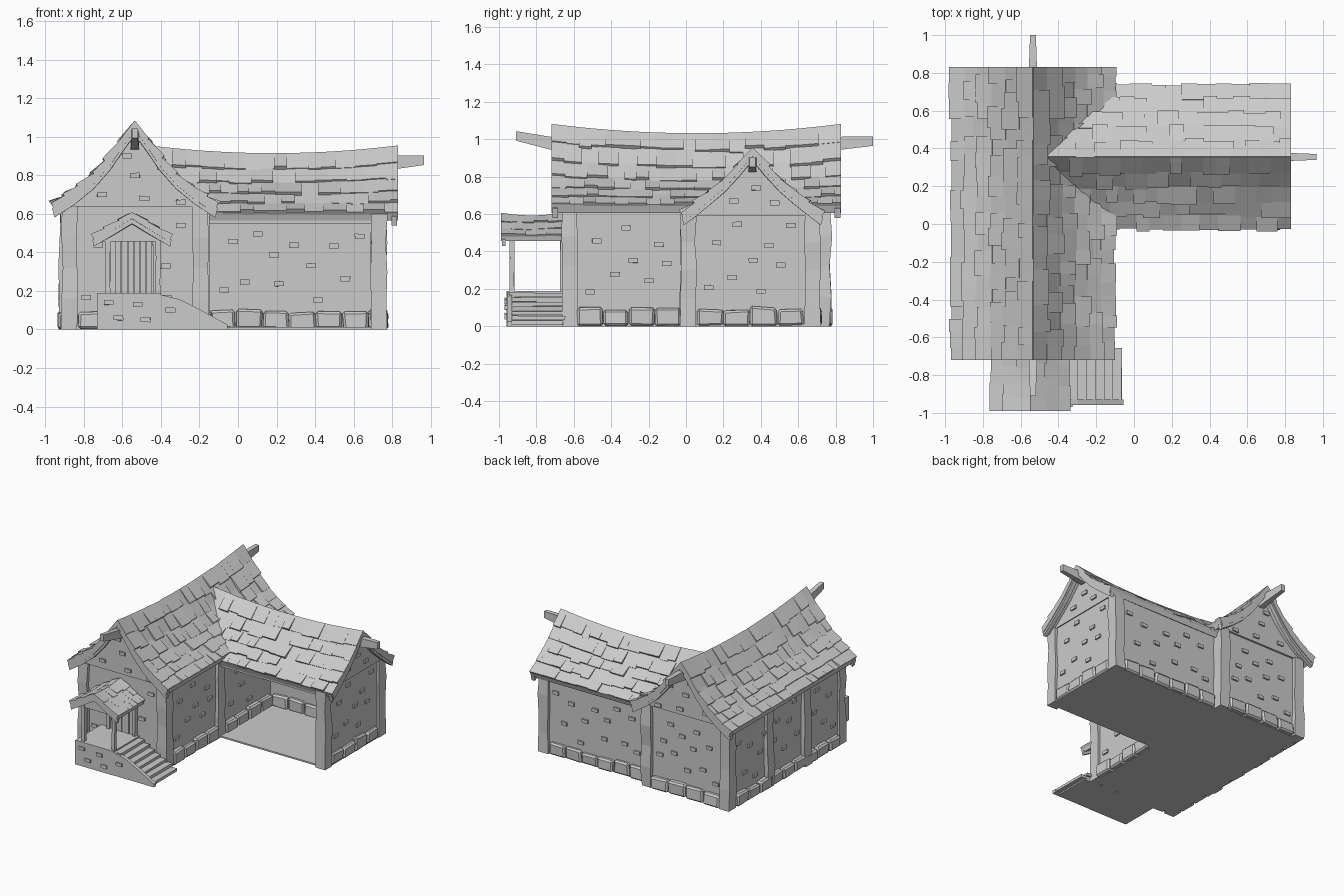
import bpy, bmesh, math, random

if "Cube" in bpy.data.objects:
    bpy.data.objects.remove(bpy.data.objects["Cube"])
random.seed(7)
U = random.uniform

grey = bpy.data.materials.new("plain_grey")
grey.diffuse_color = (0.6, 0.6, 0.6, 1)
grey.use_nodes = True
grey.node_tree.nodes["Principled BSDF"].inputs["Base Color"].default_value = grey.diffuse_color

# ---------- helpers ----------
def loft(bm, sections):
    rings = [[bm.verts.new(p) for p in s] for s in sections]
    n = len(rings[0])
    for a, b in zip(rings, rings[1:]):
        for i in range(n):
            k = (i + 1) % n
            bm.faces.new((a[i], a[k], b[k], b[i]))
    bm.faces.new(rings[0][::-1])
    bm.faces.new(rings[-1])

def box(bm, lo, hi, j=0.0):
    secs = []
    for z in (lo[2], hi[2]):
        secs.append([(x + U(-j, j), y + U(-j, j), max(0, z + U(-j, j))) for x, y in
                     ((lo[0], lo[1]), (hi[0], lo[1]), (hi[0], hi[1]), (lo[0], hi[1]))])
    loft(bm, secs)

def finish(name, bm, bevel=0):
    bmesh.ops.recalc_face_normals(bm, faces=bm.faces[:])
    me = bpy.data.meshes.new(name)
    bm.to_mesh(me)
    bm.free()
    me.materials.append(grey)
    ob = bpy.data.objects.new(name, me)
    bpy.context.collection.objects.link(ob)
    if bevel:
        m = ob.modifiers.new("chamfer", 'BEVEL')
        m.width, m.segments = bevel, 1

class Roof:
    """Sagging gable roof: half profile (offset, z) swept along an axis."""
    def __init__(s, axis, c, pts, s0, s1, sag):
        s.axis, s.c, s.pts, s.s0, s.s1, s.sag = axis, c, pts, s0, s1, sag
    def z(s, off, at):
        off = abs(off)
        z = s.pts[-1][1]
        for (a, za), (b, zb) in zip(s.pts, s.pts[1:]):
            if off <= b:
                z = za + (zb - za) * (off - a) / (b - a)
                break
        u = (at - s.s0) / (s.s1 - s.s0)
        return z - s.sag * (1 - (2 * u - 1) ** 2) * max(0, 1 - off / s.pts[-1][0])
    def at(s, off, pos, z):
        return (s.c + off, pos, z) if s.axis == 'y' else (pos, s.c + off, z)
    def offs(s, h):
        o = [p[0] for p in s.pts[1:] if p[0] < h - .01] + [h]
        return [-v for v in o[::-1]] + [0] + o
    def stations(s, a, b, n=10):
        return [a + (b - a) * i / n for i in range(n + 1)]
    def band(s, bm, a, b, d0, d1, n=10, inset=.96):
        """Chevron strip lying between depths d0 and d1 below the roof surface."""
        o = s.offs(s.pts[-1][0])
        loft(bm, [[s.at(v, p, s.z(v, p) - d0) for v in o] +
                  [s.at(v * inset, p, s.z(v, p) - d1) for v in o[::-1]]
                  for p in s.stations(a, b, n)])
    def body(s, bm, a, b, h, z0, drop=.04):
        """Gabled solid below the roof, from height z0 up."""
        o = s.offs(h)
        loft(bm, [[s.at(-h, p, z0)] + [s.at(v, p, s.z(v, p) - drop) for v in o] +
                  [s.at(h, p, z0)] for p in s.stations(a, b)])
    def shingles(s, bm, rows, w, lift):
        half = s.pts[-1][0]
        for side in (-1, 1):
            for i in range(rows):
                p = s.s0
                while p < s.s1 - .02:
                    q = min(s.s1, p + U(*w))
                    if s.s1 - q < .03:
                        q = s.s1
                    if random.random() > .12:
                        o0 = half * i / rows
                        o1 = half * min(1.01, (i + 1 + U(-.05, .2)) / rows)
                        l1 = U(*lift)
                        ring = ((o0, .003), (o1, l1), (o1, -.01), (o0, -.01))
                        loft(bm, [[s.at(side * (o + .6 * l), e, s.z(o, e) + .8 * l)
                                   for o, l in ring] for e in (p, q)])
                    p = q

main = Roof('y', -.535, [(0, 1.08), (.06, 1.0), (.13, .90), (.22, .80), (.32, .72), (.43, .65)], -.72, .83, .05)
wing = Roof('x', .355, [(0, .952), (.07, .87), (.15, .785), (.24, .71), (.31, .655), (.378, .605)], -.46, .83, .04)
porch = Roof('y', -.55, [(0, .605), (.1, .545), (.205, .485)], -.99, -.66, .015)

# ---------- roofs ----------
for name, r, th, rows, w, lift in (("main", main, .045, 6, (.06, .12), (.004, .022)),
                                   ("wing", wing, .04, 5, (.06, .12), (.004, .022)),
                                   ("porch", porch, .03, 3, (.05, .1), (.003, .014))):
    bm = bmesh.new()
    r.band(bm, r.s0, r.s1, 0, th)
    finish(name + "_roof", bm)
    bm = bmesh.new()
    r.shingles(bm, rows, w, lift)
    finish(name + "_shingles", bm)
    # barge boards at the open gable ends
    bm = bmesh.new()
    ends = {"main": ((-.715, -.685), (.795, .825)), "wing": ((.795, .825),), "porch": ((-.985, -.965),)}[name]
    for a, b in ends:
        r.band(bm, a, b, .02, th + .025, 1, .97)
    finish(name + "_barge_boards", bm)

# ---------- walls ----------
bm = bmesh.new()
main.body(bm, -.64, .745, .362, 0)
finish("main_walls", bm)
bm = bmesh.new()
main.body(bm, -.655, .76, .37, .635)
finish("main_gable_panels", bm)
bm = bmesh.new()
wing.body(bm, .70, .752, .33, 0)
box(bm, (-.2, .65, 0), (.74, .695, .61))
finish("wing_walls", bm)
bm = bmesh.new()
wing.body(bm, .70, .765, .338, .6)
finish("wing_gable_panel", bm)
bm = bmesh.new()
box(bm, (-.2, -.005, 0), (.765, .7, .012))
finish("wing_floor", bm)
bm = bmesh.new()
box(bm, (-.17, .0, .55), (.77, .045, .605))
finish("wing_eave_beam", bm)

# ---------- crooked timber posts ----------
def post(bm, x, y, h, r, j):
    secs = []
    for i in range(5):
        cx, cy, k = x + U(-j, j), y + U(-j, j), r * U(.88, 1.08)
        secs.append([(cx + a * k, cy + b * k, h * i / 4) for a, b in ((-1, -1), (1, -1), (1, 1), (-1, 1))])
    loft(bm, secs)

bm = bmesh.new()
for x, y, h in ((-.875, -.622, .64), (-.195, -.622, .64), (-.875, .732, .64), (-.195, .732, .64),
                (-.885, .28, .64), (-.885, -.18, .64), (-.185, .01, .62),
                (.728, .012, .60), (.728, .675, .60)):
    post(bm, x, y, h, .042, .005)
finish("corner_posts", bm)

# ---------- foundation stones and scattered bricks ----------
def span(bm, axis, fixed, d, a, b, z0, z1, j):
    if axis == 'x':
        box(bm, (a, fixed - d, z0), (b, fixed + d, z1), j)
    else:
        box(bm, (fixed - d, a, z0), (fixed + d, b, z1), j)

walls = [  # axis along, fixed coordinate, start, end, bricks
    ('x', -.64, -.83, -.24, 9), ('x', .745, -.83, -.24, 11), ('y', -.897, -.58, .69, 20),
    ('y', -.173, -.58, -.03, 8), ('y', -.173, .06, .63, 6), ('x', .672, -.15, .68, 12),
    ('y', .727, .06, .63, 9)]
stones, bricks = bmesh.new(), bmesh.new()
for axis, f, a, b, n in walls:
    d = .05 if f in (.672, .727) else .035
    k = max(1, round((b - a) / .14))
    for i in range(k):
        p, q = a + (b - a) * i / k, a + (b - a) * (i + 1) / k
        span(stones, axis, f, d, p + .002, q - .002, 0, U(.085, .105), .006)
    for i in range(n):
        p = a + .03 + (b - a - .06) * (i + U(.2, .8)) / n
        z = .15 + .4 * ((i * .618 + U(0, .15)) % 1)
        if f == -.64 and z < .5 and -.68 < p < -.4:
            continue
        span(bricks, axis, f, .036 if d == .05 else .012, p - .025, p + .025, z - .013, z + .013, .001)
for dx, z in ((-.17, .70), (0, .80), (.14, .84), (-.04, .9), (.05, .68), (.24, .66)):
    for y in (-.655, .76):
        span(bricks, 'x', y, .012, -.56 + dx, -.51 + dx, z - .013, z + .013, .001)
for dy, z in ((-.1, .67), (.02, .74), (.12, .66)):
    span(bricks, 'y', .765, .012, .33 + dy, .38 + dy, z - .013, z + .013, .001)
for x, z in ((-.62, .06), (-.52, .13), (-.48, .05), (-.67, .14), (-.35, .1)):
    span(bricks, 'x', -.96, .01, x - .025, x + .025, z - .012, z + .012, .001)
finish("foundation_stones", stones, .012)
finish("wall_bricks", bricks)

# ---------- ridge beams with upturned ends ----------
bm = bmesh.new()
for r, path in ((main, ((-.6, .96), (-.73, .98), (-.91, 1.018))),
                (main, ((.7, .96), (.84, .98), (1.0, .99))),
                (wing, ((.68, .85), (.83, .868), (.965, .878)))):
    loft(bm, [[r.at(o * k, p, z + v * k) for o, v in ((-.022, -.036), (.022, -.036), (.022, .036), (-.022, .036))]
              for (p, z), k in zip(path, (1.05, .95, .7))])
finish("ridge_beams", bm)

# ---------- porch: platform, stairs, posts, gable ----------
bm = bmesh.new()
box(bm, (-.73, -.96, 0), (-.40, -.63, .188))
finish("porch_platform", bm)
bm = bmesh.new()
slope = ((-.40, .18), (-.3, .155), (-.2, .105), (-.1, .05), (-.055, .025))
side = [(-.40, 0)] + list(slope) + [(-.055, 0)]
loft(bm, [[(x, y, z) for x, z in side] for y in (-.958, -.93)])
loft(bm, [[(x, y, max(0, z - .03)) for x, z in side[:-2]] + [(-.1, y, 0)] for y in (-.93, -.66)])
finish("stair_body", bm)
bm = bmesh.new()
for i in range(7):
    x = -.40 + i * .047
    z = .178 - i * .0245
    box(bm, (x, -.95 + U(-.008, .008), z - .022), (x + .054, -.655 + U(-.01, .01), z), .002)
finish("stair_treads", bm)
bm = bmesh.new()
for x in (-.675, -.415):
    post(bm, x, -.93, .49, .014, .002)
    box(bm, (x - .015, -.95, .455), (x + .015, -.63, .485))
box(bm, (-.70, -.945, .455), (-.39, -.915, .485))
finish("porch_posts_and_beams", bm)
bm = bmesh.new()
porch.body(bm, -.95, -.93, .15, .475, .02)
finish("porch_gable", bm)

# ---------- plank door with frame ----------
bm = bmesh.new()
for i in range(6):
    x = -.635 + i * .032
    box(bm, (x, -.655 - U(0, .008), .19), (x + .029, -.63, .47 + U(-.006, .006)))
finish("door_planks", bm)
bm = bmesh.new()
for x in (-.662, -.44):
    box(bm, (x, -.672, .188), (x + .024, -.63, .48), .003)
box(bm, (-.67, -.672, .468), (-.41, -.63, .495), .003)
finish("door_frame", bm)
